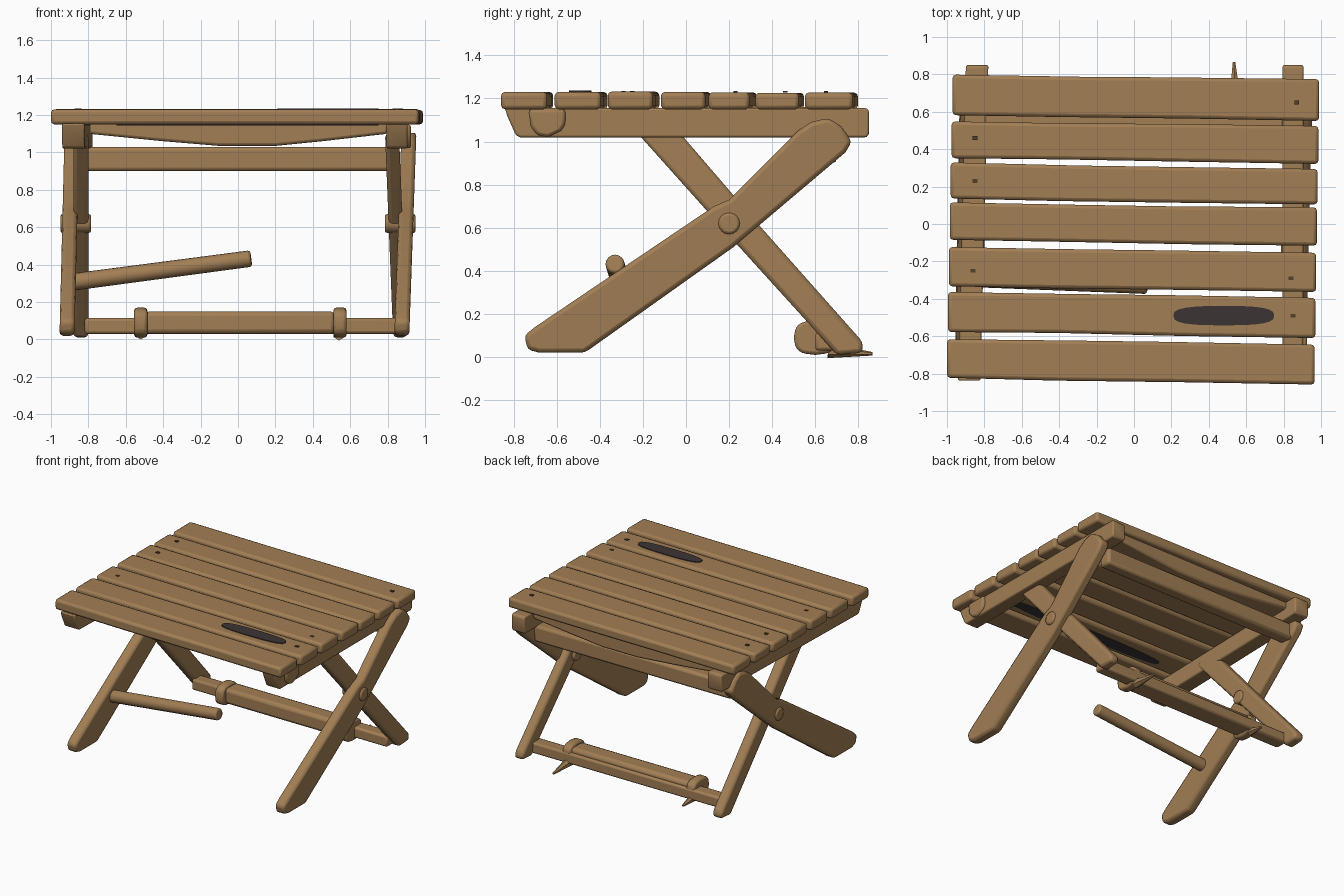
import bpy, bmesh, math, random
from mathutils import Vector

random.seed(4)
if "Cube" in bpy.data.objects:
    bpy.data.objects.remove(bpy.data.objects["Cube"], do_unlink=True)


def material(name, rgb):
    m = bpy.data.materials.new(name)
    m.use_nodes = True
    m.diffuse_color = (*rgb, 1)
    m.node_tree.nodes["Principled BSDF"].inputs["Base Color"].default_value = (*rgb, 1)
    return m


wood = material("warm wood", (0.36, 0.21, 0.09))
char = material("dark stain", (0.045, 0.034, 0.036))
hole = material("nail brown", (0.09, 0.05, 0.025))


def finish(name, bm, mat, bevel=0):
    bmesh.ops.recalc_face_normals(bm, faces=bm.faces)
    me = bpy.data.meshes.new(name)
    bm.to_mesh(me)
    bm.free()
    ob = bpy.data.objects.new(name, me)
    bpy.context.collection.objects.link(ob)
    me.materials.append(mat)
    if bevel:
        mod = ob.modifiers.new("worn edges", 'BEVEL')
        mod.width, mod.segments, mod.limit_method = bevel, 2, 'ANGLE'
    bpy.ops.object.select_all(action='DESELECT')
    bpy.context.view_layer.objects.active = ob
    ob.select_set(True)
    bpy.ops.object.shade_smooth_by_angle(angle=math.radians(40))
    return ob


def prism(name, pts, axis, lo, hi, mat=wood, bevel=0.015, lean=(0, 0)):
    """Extrude a 2D outline along an axis; lean shears it sideways by the outline's own coordinates."""
    bm = bmesh.new()
    rings = []
    for d in (lo, hi):
        ring = []
        for a, b in pts:
            c = d + lean[0] * a + lean[1] * b
            co = {'x': (c, a, b), 'y': (a, c, b), 'z': (a, b, c)}[axis]
            ring.append(bm.verts.new(co))
        rings.append(ring)
    for ring in rings:
        bm.faces.new(ring)
    n = len(pts)
    for i in range(n):
        j = (i + 1) % n
        bm.faces.new((rings[0][i], rings[0][j], rings[1][j], rings[1][i]))
    return finish(name, bm, mat, bevel)


def box(name, x, y, z, mat=wood, bevel=0.015):
    return prism(name, [(x[0], y[0]), (x[1], y[0]), (x[1], y[1]), (x[0], y[1])], 'z', *z, mat, bevel)


def rod(name, a, b, r1, r2, sides=16, bevel=0.012):
    a, b = Vector(a), Vector(b)
    bm = bmesh.new()
    bmesh.ops.create_cone(bm, cap_ends=True, segments=sides, radius1=r1, radius2=r2, depth=(b - a).length)
    rot = (b - a).to_track_quat('Z', 'Y').to_matrix()
    for v in bm.verts:
        v.co = rot @ v.co + (a + b) / 2
    return finish(name, bm, wood, bevel)


def oval(cx, cy, rx, ry, n=24):
    out = []
    for i in range(n):
        c, s = math.cos(math.tau * i / n), math.sin(math.tau * i / n)
        out.append((cx + rx * math.copysign(abs(c) ** 0.7, c), cy + ry * math.copysign(abs(s) ** 0.7, s)))
    return out


# Table top: seven slightly skewed, worn slats (back edge, front edge at the right end)
slats = [(0.805, 0.58), (0.555, 0.35), (0.33, 0.13), (0.12, -0.09), (-0.12, -0.34), (-0.36, -0.58), (-0.61, -0.83)]
for i, (back, front) in enumerate(slats):
    x0, x1 = -0.97 - 0.005 * i, 0.99 - 0.004 * i
    edge = []
    for t in (0, 0.3, 0.65, 1):
        edge.append((x0 + (x1 - x0) * t, front - 0.03 * t + random.uniform(0, 0.008)))
    for t in (1, 0.6, 0.35, 0):
        edge.append((x0 + (x1 - x0) * t, back - 0.03 * t - random.uniform(0, 0.008)))
    prism(f"top_slat_{i + 1}", edge, 'z', 1.15, 1.233 - random.uniform(0, 0.008), bevel=0.018)

# Sagging board beneath the back slats
sag = [(-0.8, 1.16), (-0.8, 1.10), (-0.4, 1.06), (-0.1, 1.035), (0.2, 1.035), (0.45, 1.06), (0.8, 1.10), (0.8, 1.16)]
prism("sagging_board", sag, 'y', 0.50, 0.74)

# Side rails with angled front ends
rail = [(-0.84, 1.155), (-0.83, 1.12), (-0.79, 1.03), (-0.77, 1.02), (0.84, 1.02), (0.85, 1.04), (0.85, 1.14), (0.84, 1.155)]
prism("right_rail", rail, 'x', -0.92, -0.80, lean=(0.025, 0))
prism("left_rail", rail, 'x', 0.795, 0.905)
lug = [(-0.73, 1.15), (-0.72, 1.07), (-0.69, 1.03), (-0.64, 1.02), (-0.58, 1.05), (-0.56, 1.08), (-0.56, 1.15)]
prism("left_rail_lug", lug, 'x', 0.86, 0.925)

# Crossed legs
leg_a = [(-0.68, 0.02), (-0.735, 0.035), (-0.75, 0.10), (-0.70, 0.14), (0.13, 0.70), (0.20, 0.73), (0.52, 1.05),
         (0.58, 1.09), (0.66, 1.11), (0.72, 1.07), (0.77, 1.00), (0.74, 0.95), (0.22, 0.51), (-0.47, 0.02)]
leg_b = [(-0.28, 1.10), (-0.08, 1.10), (0.35, 0.60), (0.82, 0.07), (0.82, 0.02), (0.70, 0.01), (0.62, 0.10), (0.23, 0.53)]
prism("left_outer_leg", leg_a, 'x', 0.835, 0.915, bevel=0.02, lean=(0, 0.035))
prism("right_outer_leg", leg_a, 'x', -0.955, -0.875, bevel=0.02, lean=(0, 0.025))
prism("left_inner_leg", leg_b, 'x', 0.83, 0.905, bevel=0.02, lean=(0, -0.04))
prism("right_inner_leg", leg_b, 'x', -0.88, -0.80, bevel=0.02)

# Pivots where the legs cross
for side, name in ((-1, "right"), (1, "left")):
    rod(f"{name}_pivot", (side * 0.785, 0.20, 0.62), (side * 0.95, 0.20, 0.62), 0.05, 0.05)

# Upper back crossbar
box("upper_crossbar", (-0.88, 0.82), (0.60, 0.70), (0.90, 1.03), bevel=0.02)

# Lower stretcher with a thicker middle and two collars
box("lower_stretcher", (-0.82, 0.86), (0.60, 0.70), (0.03, 0.115))
box("stretcher_sleeve", (-0.5, 0.52), (0.54, 0.68), (0.03, 0.15), bevel=0.025)
for x, name in ((-0.52, "right"), (0.545, "left")):
    prism(f"{name}_collar", oval(0.60, 0.09, 0.10, 0.08, 12), 'x', x - 0.035, x + 0.035)
rod("left_collar_splinter", (0.54, 0.66, 0.03), (0.535, 0.865, 0.015), 0.035, 0.008, 6, 0)
rod("right_collar_splinter", (-0.52, 0.66, 0.03), (-0.52, 0.78, 0.015), 0.03, 0.008, 6, 0)

# Broken front rung held by one leg
rod("broken_rung", (-0.90, -0.29, 0.305), (0.07, -0.33, 0.433), 0.046, 0.044)

# Burn stain on the top and beneath it
prism("stain_top", oval(0.48, -0.49, 0.27, 0.052), 'z', 1.229, 1.236, char, 0)
prism("stain_underside", oval(0.05, -0.50, 0.70, 0.05), 'z', 1.145, 1.151, char, 0)

# Nail holes
for i, (x, y) in enumerate([(-0.85, 0.46), (-0.85, 0.23), (-0.86, -0.25), (0.87, 0.65), (0.84, -0.29), (0.85, -0.49)]):
    box(f"nail_{i + 1}", (x - 0.013, x + 0.013), (y - 0.01, y + 0.01), (1.228, 1.235), hole, 0)
